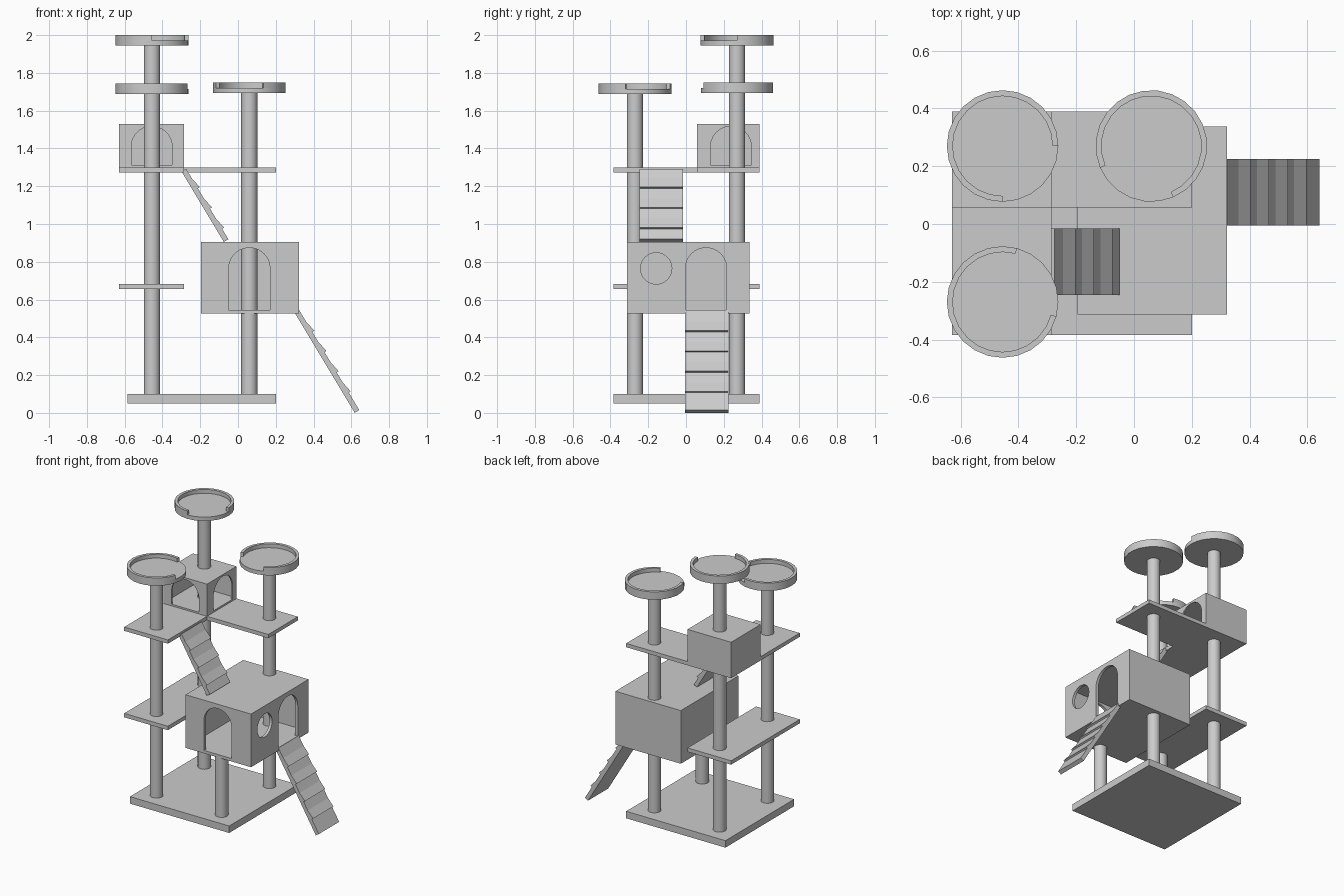
import bpy, bmesh, math
from mathutils import Vector

if "Cube" in bpy.data.objects:
    bpy.data.objects.remove(bpy.data.objects["Cube"])


def prism(name, pts, axis, a, b, smooth=False):
    """Extrude a 2D outline along an axis from a to b."""
    place = {'x': lambda u, v, w: (w, u, v),
             'y': lambda u, v, w: (u, w, v),
             'z': lambda u, v, w: (u, v, w)}[axis]
    bm = bmesh.new()
    lo = [bm.verts.new(place(u, v, a)) for u, v in pts]
    hi = [bm.verts.new(place(u, v, b)) for u, v in pts]
    n = len(pts)
    bm.faces.new(lo)
    bm.faces.new(hi)
    for i in range(n):
        j = (i + 1) % n
        bm.faces.new((lo[i], lo[j], hi[j], hi[i]))
    bmesh.ops.recalc_face_normals(bm, faces=bm.faces[:])
    me = bpy.data.meshes.new(name)
    bm.to_mesh(me)
    bm.free()
    ob = bpy.data.objects.new(name, me)
    bpy.context.collection.objects.link(ob)
    if smooth:
        bpy.ops.object.select_all(action='DESELECT')
        ob.select_set(True)
        bpy.context.view_layer.objects.active = ob
        bpy.ops.object.shade_smooth_by_angle(angle=math.radians(30))
    return ob


def rect(x0, x1, y0, y1):
    return [(x0, y0), (x1, y0), (x1, y1), (x0, y1)]


def arc(cx, cy, r, a0, a1, n):
    return [(cx + r * math.cos(math.radians(a0 + (a1 - a0) * i / n)),
             cy + r * math.sin(math.radians(a0 + (a1 - a0) * i / n))) for i in range(n + 1)]


def circle(cx, cy, r, n, start=0):
    return arc(cx, cy, r, start, start + 360, n)[:-1]


def arch(c, half, z0, z1):
    return [(c - half, z0), (c + half, z0)] + arc(c, z1 - half, half, 0, 180, 20)


def cut(ob, cutters):
    """Subtract the cutters and remove them."""
    bpy.context.view_layer.objects.active = ob
    for c in cutters:
        m = ob.modifiers.new("cut", 'BOOLEAN')
        m.operation = 'DIFFERENCE'
        m.solver = 'EXACT'
        m.object = c
        bpy.ops.object.modifier_apply(modifier=m.name)
        bpy.data.objects.remove(c)


def hollow_box(name, x, y, z, t, cutters):
    ob = prism(name, rect(*x, *y), 'z', *z)
    inner = prism("cutter", rect(x[0] + t, x[1] - t, y[0] + t, y[1] - t), 'z', z[0] + t, z[1] - t)
    cut(ob, [inner] + cutters)


def ramp(name, x, z, length, first, treads, y0, y1):
    """Sloping board with saw-tooth treads, drawn from the side."""
    d, n = Vector((0.515, -0.857)), Vector((0.857, 0.515))
    start, t, h = Vector((x, z)), 0.028, 0.012
    prof = [(0, 0), (length, 0), (length, t)]
    for k in reversed(range(treads)):
        s = first + 0.125 * k
        prof += [(s + 0.063, t), (s + 0.063, t + h), (s, t)]
    prof.append((0, t))
    prism(name, [tuple(start + d * s + n * u) for s, u in prof], 'y', y0, y1)


def tray(name, cx, cy, z, gap_end):
    """Round perch whose rim has a quarter left open."""
    prism(name + "_floor", circle(cx, cy, 0.193, 24, gap_end), 'z', z, z + 0.028, True)
    outline = (arc(cx, cy, 0.193, gap_end, gap_end + 270, 18)
               + arc(cx, cy, 0.173, gap_end + 270, gap_end, 18))
    prism(name + "_rim", outline, 'z', z + 0.028, z + 0.056, True)


# base and platforms
L, R, F, B = -0.63, -0.285, -0.385, 0.39
prism("base", rect(-0.585, 0.20, F, B), 'z', 0.05, 0.10)
prism("middle_platform", rect(L, R, F, B), 'z', 0.655, 0.683)
prism("upper_platform", [(L, F), (R, F), (R, 0.057), (0.20, 0.057), (0.20, B), (L, B)],
      'z', 1.273, 1.30)

# posts
for name, x, y, top in [("back_left_post", -0.455, 0.27, 1.95),
                        ("back_right_post", 0.06, 0.27, 1.70),
                        ("front_left_post", -0.455, -0.27, 1.69),
                        ("front_right_post", 0.06, -0.27, 0.53)]:
    prism(name, circle(x, y, 0.043, 32), 'z', 0.10, top, True)

# perches
tray("back_left_perch", -0.455, 0.27, 1.944, 0)
tray("back_right_perch", 0.06, 0.27, 1.693, -67)
tray("front_left_perch", -0.455, -0.27, 1.687, 75)

# lower house with two doors and a round window
hollow_box("lower_house", (-0.195, 0.322), (-0.313, 0.337), (0.525, 0.905), 0.02, [
    prism("cutter", arch(0.06, 0.109, 0.546, 0.874), 'y', -0.35, -0.28),
    prism("cutter", arch(0.106, 0.109, 0.546, 0.874), 'x', 0.28, 0.35),
    prism("cutter", circle(-0.158, 0.765, 0.083, 32), 'x', 0.28, 0.35)])

# upper cabin with two doors
hollow_box("upper_cabin", (L, R), (0.057, B), (1.30, 1.53), 0.011, [
    prism("cutter", arch(-0.457, 0.108, 1.312, 1.517), 'y', 0.03, 0.09),
    prism("cutter", arch(0.238, 0.108, 1.312, 1.517), 'x', -0.32, -0.25)])

# ramps
ramp("lower_ramp", 0.30, 0.53, 0.618, 0.072, 4, -0.005, 0.225)
ramp("upper_ramp", -0.299, 1.278, 0.435, 0.058, 3, -0.245, -0.015)
